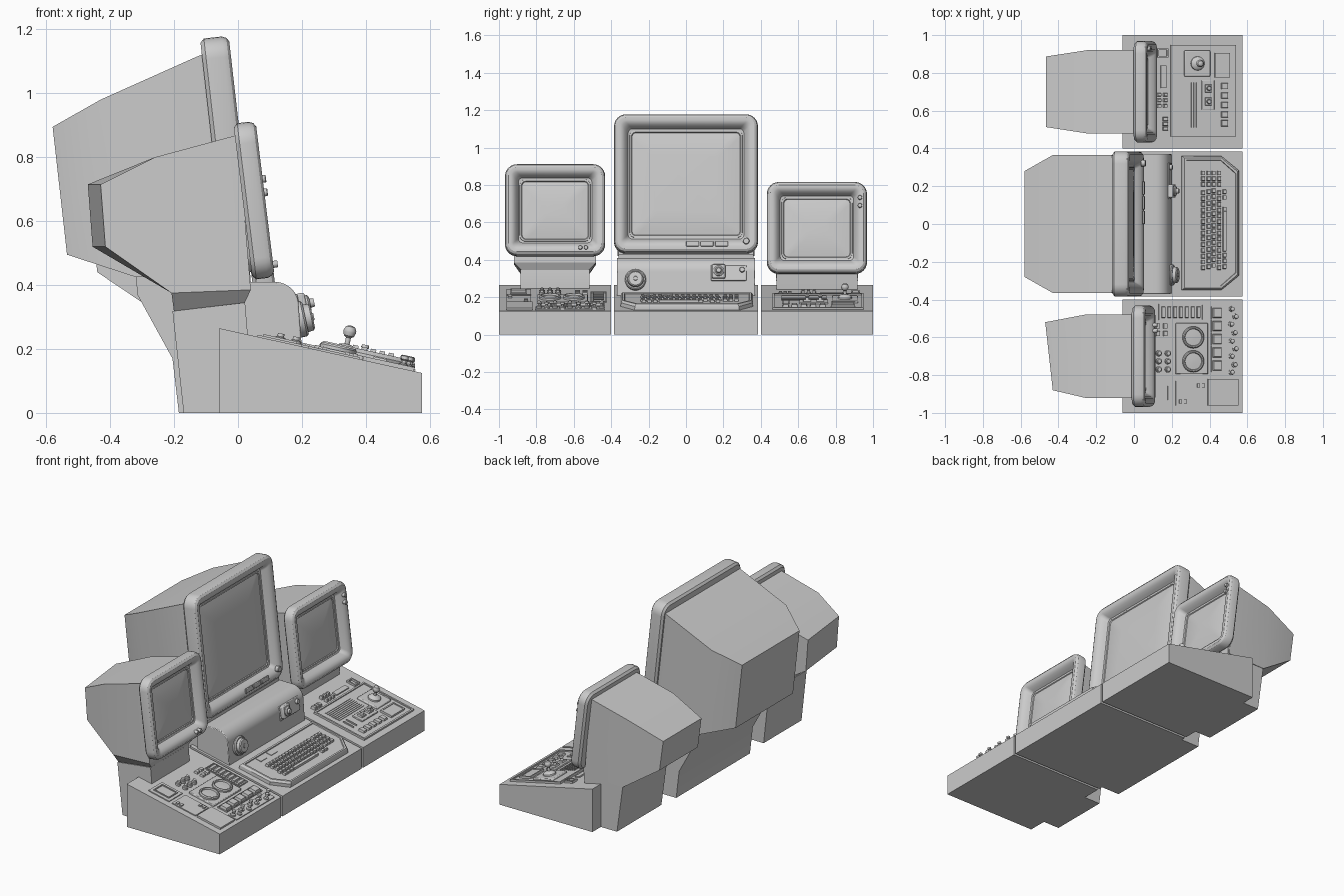
import bpy, bmesh, math
from mathutils import Matrix, Vector

if "Cube" in bpy.data.objects:
    bpy.data.objects.remove(bpy.data.objects["Cube"])

I4 = Matrix.Identity(4)


def frame(x, y, z, lean):
    """Local u = world y, v = up the leaning surface, w = out of it."""
    s, c = math.sin(math.radians(lean)), math.cos(math.radians(lean))
    return Matrix(((0, -s, c, x), (1, 0, 0, y), (0, c, s, z), (0, 0, 0, 1)))


def finish(name, bm, F=I4, bevel=0):
    bmesh.ops.recalc_face_normals(bm, faces=bm.faces[:])
    bm.transform(F)
    me = bpy.data.meshes.new(name)
    bm.to_mesh(me)
    bm.free()
    ob = bpy.data.objects.new(name, me)
    bpy.context.collection.objects.link(ob)
    if bevel:
        m = ob.modifiers.new("bevel", 'BEVEL')
        m.width, m.segments, m.limit_method = bevel, 2, 'ANGLE'
    return ob


def add_loft(bm, rings):
    vs = [[bm.verts.new(p) for p in r] for r in rings]
    n = len(vs[0])
    for a, b in zip(vs, vs[1:]):
        for i in range(n):
            bm.faces.new((a[i], a[(i + 1) % n], b[(i + 1) % n], b[i]))
    bm.faces.new(vs[0])
    bm.faces.new(vs[-1])


def loft(name, rings, F=I4, bevel=0):
    bm = bmesh.new()
    add_loft(bm, rings)
    return finish(name, bm, F, bevel)


def prism(name, pts, y, hw, bevel=0):
    return loft(name, [[(x, y + s * hw, z) for x, z in pts] for s in (-1, 1)], bevel=bevel)


def boxes(name, F, items, w0=-.004, taper=0, bevel=0):
    bm = bmesh.new()
    for u, v, su, sv, h in items:
        rect = lambda w, t: [(u + a * (su / 2 - t), v + b * (sv / 2 - t), w)
                             for a, b in ((-1, -1), (1, -1), (1, 1), (-1, 1))]
        add_loft(bm, [rect(w0, 0), rect(h, taper)])
    return finish(name, bm, F, bevel)


def lathes(name, F, spots, profile, n=24):
    bm = bmesh.new()
    for u, v in spots:
        add_loft(bm, [[(u + r * math.cos(i * math.tau / n), v + r * math.sin(i * math.tau / n), w)
                       for i in range(n)] for r, w in profile])
    return finish(name, bm, F)


def rounded(hw, h, inset, r, w, n=7):
    r = max(r - inset, .022)
    a, b = hw - inset - r, h / 2 - inset - r
    pts = []
    for q, (su, sv) in enumerate(((1, 1), (-1, 1), (-1, -1), (1, -1))):
        for i in range(n):
            t = math.pi / 2 * (q + i / (n - 1))
            pts.append((su * a + r * math.cos(t), h / 2 + sv * b + r * math.sin(t), w))
    return pts


# ---- monitors ----
def bezel(name, F, hw, h, depth, inset):
    k = inset / .085
    steps = [(.012, -depth), (0, -depth + .012), (0, -.022), (.006, -.008), (.018, 0), (.034 * k, 0),
             (.046 * k, -.004), (.058 * k, -.014), (.068 * k, -.03), (.076 * k, -.045), (.085 * k, -.048)]
    loft(name + "_bezel", [rounded(hw, h, i, .065, w) for i, w in steps], F)
    screen = [(inset - .002, -.055), (inset, -.042), (inset + .009, -.042), (inset + .012, -.047),
              (inset + .04, -.042), (inset + .08, -.037), (inset + .13, -.034)]
    loft(name + "_screen", [rounded(hw, h, i, .11, w) for i, w in screen], F)


def shell(name, y, sections):
    """Sections: top x,z, bottom x,z, half width, sideways skew in x."""
    loft(name, [[(xt - k, y + hw, zt), (xt + k, y - hw, zt), (xb + k, y - hw, zb), (xb - k, y + hw, zb)]
                for xt, zt, xb, zb, hw, k in sections])


C = frame(.055, 0, .44, 6.5)
L = frame(.115, -.7, .425, 7)
R = frame(.125, .7, .33, 7)
bezel("center_monitor", C, .385, .745, .09, .085)
bezel("left_monitor", L, .268, .492, .07, .08)
bezel("right_monitor", R, .268, .492, .07, .08)

shell("center_monitor_shell", 0, [(-.09, 1.13, -.01, .42, .362, 0), (-.135, 1.112, -.05, .42, .365, 0),
                                  (-.43, .98, -.32, .425, .365, 0), (-.58, .895, -.535, .495, .28, 0)])
shell("left_monitor_shell", -.7, [(.0, .87, .04, .385, .22, 0), (-.26, .80, -.208, .375, .22, 0),
                                  (-.45, .715, -.435, .52, .18, .02)])
shell("right_monitor_shell", .7, [(.01, .775, .05, .29, .22, 0), (-.25, .71, -.21, .285, .22, 0),
                                  (-.465, .625, -.44, .44, .187, 0)])

# left neck tapering down to its pedestal
loft("left_neck", [[(x, -.7 + s * hw, z) for x, z, s in ((x0, z0, -1), (x1, z1, -1), (x1, z1, 1), (x0, z0, 1))]
                   for x0, z0, x1, z1, hw in ((-.208, .375, .04, .385, .22), (-.2, .315, .02, .342, .178))])
prism("left_pedestal", [(-.205, .318), (-.17, 0), (0, 0), (.03, .25), (.022, .345)], -.7, .185)
prism("right_pedestal", [(-.21, .29), (-.17, 0), (0, 0), (.05, .22), (.06, .34), (-.1, .36)], .7, .217)
prism("center_pedestal", [(-.32, .44), (-.315, .37), (-.205, .17), (-.185, 0), (.0, 0), (.03, .43)], 0, .36)

# monitor controls
button = [(1, -.01), (1, .006), (.8, .01)]
knob = lambda r, h: [(r, -.01), (r, h * .8), (r * .85, h)]
boxes("center_buttons", C, [(u, .045, .07, .026, .007) for u in (.035, .112, .19)], bevel=.003)
lathes("center_knob", C, [(.322, .06)], knob(.017, .014))
lathes("left_monitor_knobs", L, [(.135, .04), (.165, .04)], knob(.011, .014), 16)
lathes("right_monitor_knobs", R, [(.23, .405), (.23, .362)], knob(.012, .012), 16)

# ---- desk bases ----
for nm, y, hw in (("left_base", -.7, .3), ("center_base", 0, .385), ("right_base", .7, .3)):
    prism(nm, [(-.06, 0), (.575, 0), (.575, .125), (-.06, .265)], y, hw)

# ---- centre housing with rounded front top ----
arc = [(.115 + .075 * math.cos(t), .335 + .075 * math.sin(t)) for t in
       [math.radians(90 - 9 * i) for i in range(11)]]
prism("center_housing", [(-.02, .15), (-.02, .41)] + arc + [(.2, .2)], 0, .37, .004)
H = frame(.192, 0, .30, 12)
boxes("housing_plate", H, [(.228, .03, .19, .085, .008)], w0=-.02, bevel=.004)
boxes("housing_switch_block", H, [(.175, .035, .07, .075, .03)], bevel=.006)
lathes("housing_switch_knob", H, [(.175, .035)], [(.028, .02), (.028, .036), (.02, .042), (.015, .042), (.012, .055)])
lathes("housing_small_knob", H, [(.3, .045)], knob(.014, .022), 16)
lathes("housing_dial", H, [(-.27, -.008)], [(.056, -.02), (.056, .012), (.05, .018), (.044, .018),
                                            (.042, .036), (.036, .041), (.012, .041), (.01, .045)], 32)

# ---- desk surface details (given by plan position) ----
SL = math.degrees(math.atan2(.14, .635))
CS = math.cos(math.radians(SL))
D = frame(.575, 0, .125, 90 - SL)


def at(x, y):
    return y, (.575 - x) / CS


def d(x, y, sx, sy, h):
    return (*at(x, y), sy, sx / CS, h)


def rim(x, y, sx, sy, t, h):
    return [d(x + s * sx / 2, y, t, sy + t, h) for s in (-1, 1)] + \
           [d(x, y + s * sy / 2, sx - t, t, h) for s in (-1, 1)]


# keyboard
outline = [(.25, .36), (.46, .36), (.552, .285), (.552, -.275), (.46, -.35), (.25, -.35)]
slab = lambda k, w: [(*at(.405 + (x - .405) * (1 - k * 2.2), y * (1 - k)), w) for x, y in outline]
loft("keyboard_slab", [slab(0, -.01), slab(.005, .02), slab(.03, .032), slab(.06, .032), slab(.065, .026)], D)
keys = []
for row in range(5):
    for i in range(14):
        keys.append(d(.36 + row * .028, .165 - i * .0305 + (row % 3) * .006, .022, .025, .04))
    if row < 4:
        for i in range(3):
            keys.append(d(.36 + row * .028, .27 - i * .03, .022, .025, .04))
keys[-4 * 3] = d(.472, -.03, .022, .2, .04)
boxes("keyboard_keys", D, keys, w0=.02, taper=.003)
boxes("keyboard_labels_strip", D, [d(.295, y, .035, .06, .03) for y in (-.2, -.1)], w0=.01)

# right desk: control panel with frame, joystick and buttons
boxes("right_panel", D, [d(.365, .706, .33, .47, .005)])
boxes("right_panel_rim", D, rim(.365, .706, .335, .475, .01, .012))
boxes("joystick_plate", D, [d(.333, .85, .137, .138, .016)], bevel=.005)
lathes("joystick", D, [at(.333, .85)], [(.038, .01), (.036, .024), (.024, .034), (.008, .038), (.008, .058), (.016, .064),
                                        (.02, .076), (.02, .082), (.014, .093), (.004, .097)], 20)
boxes("right_pad", D, [d(.465, .84, .07, .12, .014)] + rim(.465, .84, .07, .12, .008, .018))
boxes("lever_plate", D, [d(.389, .683, .068, .155, .014)], bevel=.003)
boxes("lever_blocks", D, [d(.389, y, .042, .05, .024) for y in (.718, .648)], taper=.006)
lathes("lever_caps", D, [at(.389, y) for y in (.718, .648)], [(.012, .02), (.008, .035), (.013, .04), (.01, .048)], 12)
boxes("right_keys", D, [d(.478, y, .042, .036, .018) for y in (.73, .68, .63, .58, .533)], taper=.004)
boxes("right_grill", D, [d(.24 + i * .013, .63, .006, .24, .009) for i in range(8)])
boxes("right_slider_bars", D, [d(.39, y, .07, .008, .012) for y in (.55, .52)])
boxes("right_rear_switches", D, [d(x, y, .022, .02, .02) for x in (.132, .165) for y in (.685, .655, .625)]
      + [d(.165, y, .03, .022, .016) for y in (.555, .53, .505)], taper=.003)
boxes("right_rear_slot", D, rim(.152, .905, .05, .04, .008, .012))
boxes("right_rear_strip", D, [d(.155, .78, .03, .12, .008)])

# left desk: slots, dials, knobs, toggles and blank panels
boxes("left_slots", D, [d(.155 + i * .031, -.467, .02, .06, .012) for i in range(7)], taper=.002)
boxes("left_slots_rim", D, rim(.248, -.467, .23, .08, .005, .006))
boxes("dial_plate", D, [d(.305, -.66, .17, .27, .012)], bevel=.004)
lathes("round_dials", D, [at(.31, -.6), at(.31, -.727)], [(.058, .005), (.058, .022), (.053, .028), (.047, .028),
                                                          (.044, .018), (.01, .02)], 32)
squares = [-.47, -.54, -.61, -.68, -.75]
boxes("left_square_keys", D, [d(.44, y, .05, .055, .018) for y in squares], taper=.005)
boxes("left_square_rims", D, [b for y in squares for b in rim(.44, y, .06, .064, .004, .007)])
boxes("toggle_strip", D, [d(.524, -.62, .06, .37, .006)])
togs = [(.515, -.45), (.535, -.49), (.512, -.53), (.53, -.575), (.515, -.62),
        (.535, -.66), (.515, -.7), (.53, -.745), (.515, -.785)]
lathes("toggles", D, [at(*t) for t in togs], [(.015, 0), (.015, .014), (.007, .018), (.007, .026),
                                              (.012, .03), (.011, .04), (.006, .043)], 12)
lathes("left_small_knobs", D, [at(x, y) for x in (.13, .178) for y in (-.685, -.727, -.77)],
       [(.016, -.004), (.016, .014), (.011, .016), (.01, .026)], 16)
boxes("left_small_squares", D, [d(x, y, .025, .03, .012) for x in (.125, .165) for y in (-.54, -.58)], taper=.003)
boxes("left_side_panels", D, [d(.13, -.895, .14, .13, .006), d(.3, -.895, .16, .13, .006), d(.47, -.89, .16, .14, .012)])
boxes("left_side_switches", D, [d(x, y, .014, .022, .014) for x, y in
                                ((.245, -.94), (.27, -.94), (.34, -.855), (.365, -.855))])
boxes("left_rear_display", D, rim(.13, -.895, .1, .08, .006, .012))

# smooth curved surfaces, keep hard edges
for ob in bpy.context.scene.objects:
    ob.select_set(True)
    bpy.context.view_layer.objects.active = ob
bpy.ops.object.shade_smooth_by_angle(angle=math.radians(32))
